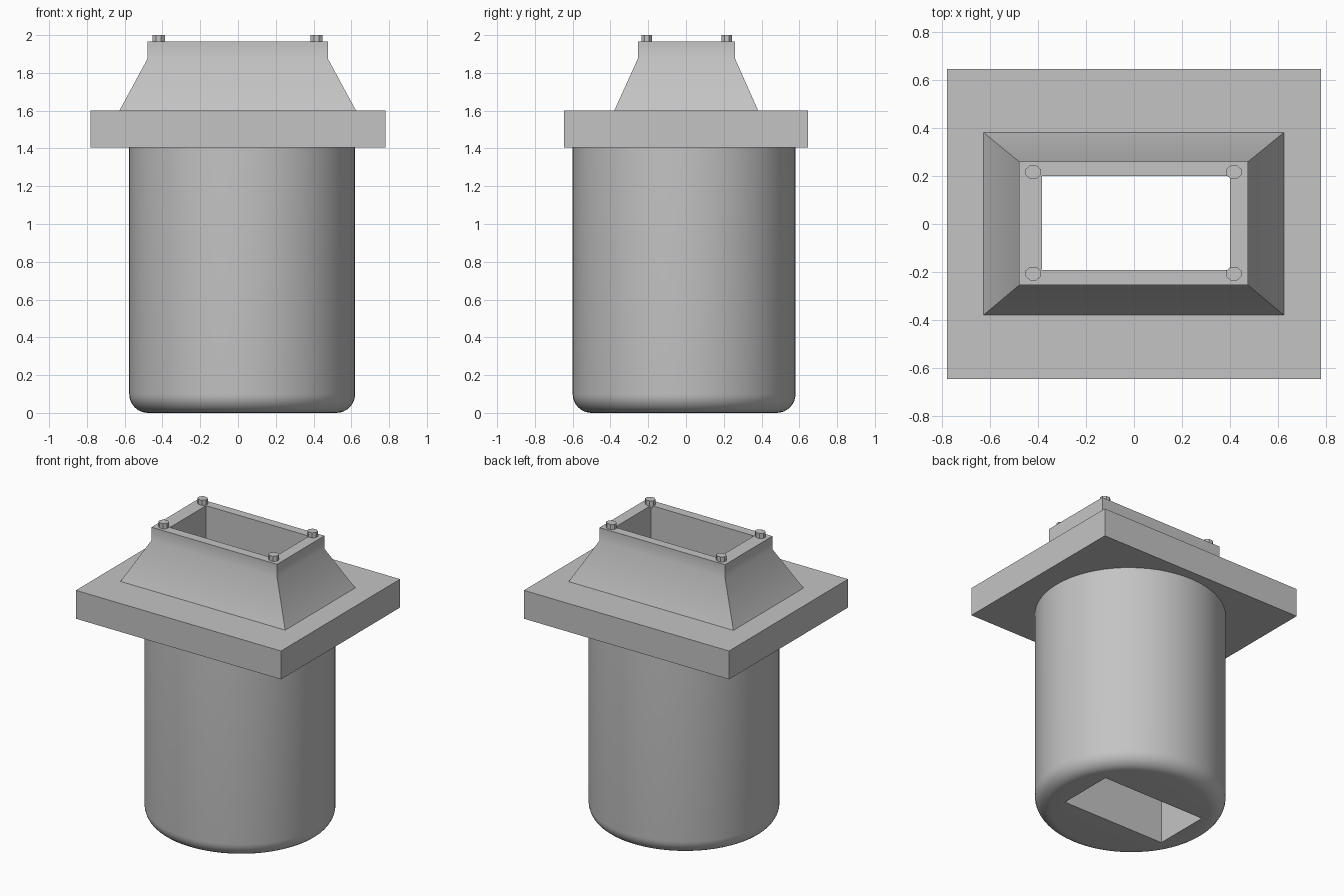
import bpy, bmesh
from mathutils import Matrix

cube = bpy.data.objects.get("Cube")
if cube:
    bpy.data.objects.remove(cube, do_unlink=True)

grey = bpy.data.materials.new("plain grey")
grey.use_nodes = True
GREY = (0.55, 0.55, 0.55, 1)
grey.diffuse_color = GREY
grey.node_tree.nodes["Principled BSDF"].inputs["Base Color"].default_value = GREY


def add_object(name, bm):
    bmesh.ops.recalc_face_normals(bm, faces=bm.faces)
    mesh = bpy.data.meshes.new(name)
    bm.to_mesh(mesh)
    bm.free()
    mesh.materials.append(grey)
    obj = bpy.data.objects.new(name, mesh)
    bpy.context.collection.objects.link(obj)
    return obj


def activate(obj):
    bpy.ops.object.select_all(action="DESELECT")
    obj.select_set(True)
    bpy.context.view_layer.objects.active = obj


def rect_loft(name, sections):
    """Solid through rectangles given as (x0, x1, y0, y1, z)."""
    bm = bmesh.new()
    rings = [[bm.verts.new((x, y, z)) for x, y in
              ((x0, y0), (x1, y0), (x1, y1), (x0, y1))]
             for x0, x1, y0, y1, z in sections]
    for low, high in zip(rings, rings[1:]):
        for i in range(4):
            j = (i + 1) % 4
            bm.faces.new((low[i], low[j], high[j], high[i]))
    bm.faces.new(rings[0][::-1])
    bm.faces.new(rings[-1])
    return add_object(name, bm)


def cylinder(name, centre, rx, ry, z0, z1, sides, turn=0, round_bottom=0):
    bm = bmesh.new()
    place = (Matrix.Translation((*centre, (z0 + z1) / 2))
             @ Matrix.Diagonal((rx, ry, 1, 1)) @ Matrix.Rotation(turn, 4, "Z"))
    bmesh.ops.create_cone(bm, cap_ends=True, segments=sides, radius1=1,
                          radius2=1, depth=z1 - z0, matrix=place)
    if round_bottom:
        rim = [e for e in bm.edges if all(v.co.z < z0 + 0.01 for v in e.verts)]
        bmesh.ops.bevel(bm, geom=rim, offset=round_bottom, segments=8,
                        profile=0.5, affect="EDGES")
    return add_object(name, bm)


# Main parts
body = cylinder("rounded_body", (0.022, -0.01), 0.598, 0.59, 0, 1.405, 64,
                round_bottom=0.1)
flange = rect_loft("flange_plate", [(-0.78, 0.78, -0.647, 0.647, z)
                                    for z in (1.405, 1.6)])
collar = rect_loft("tapered_collar", [
    (-0.628, 0.625, -0.38, 0.382, 1.6),
    (-0.479, 0.476, -0.255, 0.26, 1.875),
    (-0.479, 0.476, -0.255, 0.26, 1.965)])

# Rectangular shaft cut through every main part
shaft = rect_loft("shaft_cutter", [(-0.383, 0.4, -0.192, 0.2, z)
                                   for z in (-0.2, 2.2)])
shaft.hide_render = True
for part in (body, flange, collar):
    cut = part.modifiers.new("shaft", "BOOLEAN")
    cut.operation = "DIFFERENCE"
    cut.solver = "EXACT"
    cut.object = shaft
    activate(part)
    bpy.ops.object.modifier_apply(modifier=cut.name)
    bpy.ops.object.shade_smooth_by_angle(angle=0.524)
bpy.data.objects.remove(shaft, do_unlink=True)

# Corner pegs
for side, x in (("right", -0.42), ("left", 0.416)):
    for end, y in (("front", -0.207), ("back", 0.216)):
        cylinder(f"{end}_{side}_peg", (x, y), 0.035, 0.03, 1.95, 2.0, 8,
                 turn=0.3927)
